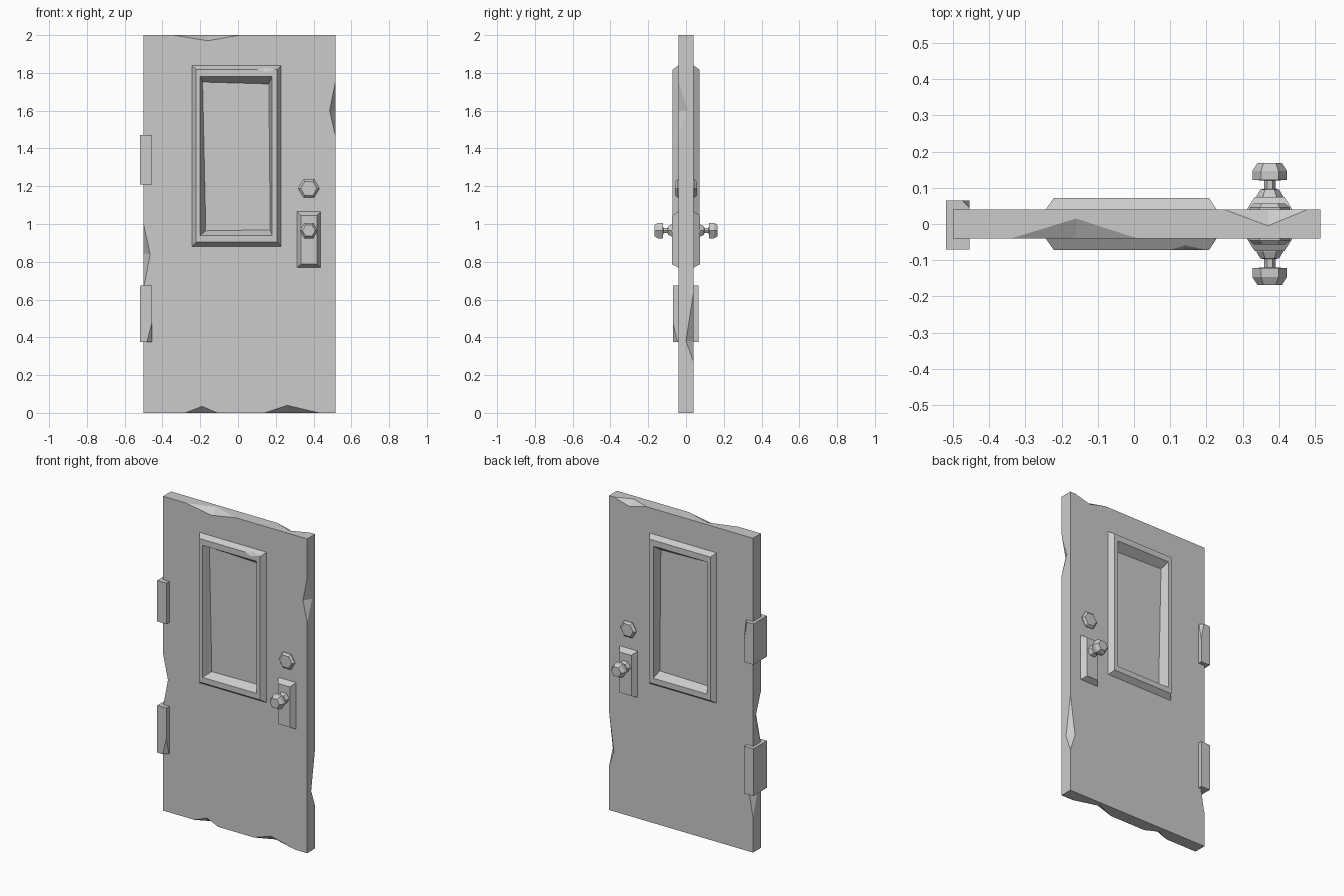
import bpy
import bmesh
from math import cos, sin, pi
from mathutils import Vector

old = bpy.data.objects.get("Cube")
if old:
    bpy.data.objects.remove(old)

GREY = (0.6, 0.6, 0.6, 1.0)
mat = bpy.data.materials.new("light grey")
mat.use_nodes = True
mat.diffuse_color = GREY
mat.node_tree.nodes["Principled BSDF"].inputs["Base Color"].default_value = GREY


def finish(name, bm):
    bmesh.ops.recalc_face_normals(bm, faces=bm.faces[:])
    mesh = bpy.data.meshes.new(name)
    bm.to_mesh(mesh)
    bm.free()
    mesh.materials.append(mat)
    ob = bpy.data.objects.new(name, mesh)
    bpy.context.scene.collection.objects.link(ob)
    return ob


def hulls(name, point_sets):
    """One object holding a convex solid for each set of points."""
    bm = bmesh.new()
    for pts in point_sets:
        verts = [bm.verts.new(p) for p in pts]
        bmesh.ops.convex_hull(bm, input=verts)
    bmesh.ops.dissolve_limit(bm, angle_limit=0.001, verts=bm.verts[:], edges=bm.edges[:])
    return finish(name, bm)


def box(x, y, z):
    return [Vector((a, b, c)) for a in x for b in y for c in z]


def loft(name, rings, cyclic=False):
    """Skin closed rings; cap the ends or join last ring to first."""
    bm = bmesh.new()
    loops = [[bm.verts.new(p) for p in ring] for ring in rings]
    pairs = list(zip(loops, loops[1:]))
    if cyclic:
        pairs.append((loops[-1], loops[0]))
    else:
        bm.faces.new(loops[0])
        bm.faces.new(loops[-1])
    for a, b in pairs:
        for i in range(len(a)):
            j = (i + 1) % len(a)
            bm.faces.new((a[i], a[j], b[j], b[i]))
    return finish(name, bm)


def rect(x0, x1, z0, z1, y):
    return [(x0, y, z0), (x1, y, z0), (x1, y, z1), (x0, y, z1)]


def hexagon(x, z, r, y):
    return [(x + r * cos(i * pi / 3), y, z + r * sin(i * pi / 3)) for i in range(6)]


def chip(a, b, f, t):
    """Notch on edge a-b, reaching f on one face and t on the other."""
    a, b, f, t = map(Vector, (a, b, f, t))
    mid = (a + b) / 2
    outer = a + (f - a).project(b - a)
    out = (outer * 2 - f - t).normalized() * 0.12
    return [a, b, f + (f - t) * 0.4, t + (t - f) * 0.4, mid + out]


def carve(ob, cutter):
    cutter.hide_render = True
    mod = ob.modifiers.new("carve", "BOOLEAN")
    mod.operation = "DIFFERENCE"
    mod.solver = "EXACT"
    mod.object = cutter
    bpy.context.view_layer.objects.active = ob
    bpy.ops.object.modifier_apply(modifier=mod.name)
    bpy.data.objects.remove(cutter)


# Door slab with window opening and worn edges
L, R, F, B, T = -0.5, 0.515, -0.04, 0.04, 2.0
slab = hulls("door_slab", [box((L, R), (F, B), (0, T))])
carve(slab, hulls("opening_cutter", [box((-0.215, 0.2), (-0.1, 0.1), (0.91, 1.81))]))
notches = [
    chip((-0.34, F, T), (0.01, F, T), (-0.16, F, 1.97), (-0.16, 0.015, T)),
    chip((0.25, B, T), (0.48, B, T), (0.37, B, 1.97), (0.37, -0.005, T)),
    chip((R, F, 1.47), (R, F, 1.75), (0.485, F, 1.6), (R, 0.01, 1.6)),
    chip((L, F, 0.66), (L, F, 1.0), (-0.465, F, 0.84), (L, 0.02, 0.84)),
    chip((R, B, 0.27), (R, B, 0.64), (0.48, B, 0.38), (R, 0, 0.38)),
    chip((L, B, 0.22), (L, B, 0.5), (-0.475, B, 0.36), (L, 0, 0.36)),
    chip((-0.28, F, 0), (-0.11, F, 0), (-0.19, F, 0.035), (-0.19, 0, 0)),
    chip((0.14, F, 0), (0.43, F, 0), (0.26, F, 0.04), (0.26, 0.01, 0)),
]
for notch in notches:
    carve(slab, hulls("notch_cutter", [notch]))

# Window panel recessed in the opening
hulls("window_panel", [box((-0.215, 0.2), (-0.02, 0.02), (0.91, 1.81))])

# Hinges, each with one broken corner
lower = box((-0.52, -0.455), (-0.07, 0.065), (0.375, 0.675))
lower.remove(Vector((-0.455, -0.07, 0.375)))
lower += [(-0.482, -0.07, 0.375), (-0.455, -0.07, 0.48), (-0.455, -0.045, 0.375)]
hulls("lower_hinge", [lower])
upper = box((-0.52, -0.455), (-0.07, 0.065), (1.21, 1.47))
upper.remove(Vector((-0.455, 0.065, 1.47)))
upper += [(-0.475, 0.065, 1.47), (-0.455, 0.045, 1.47), (-0.455, 0.065, 1.36)]
hulls("upper_hinge", [upper])

# Fittings repeated on both faces
KX, KZ = 0.375, 0.965
for side, s in (("front", -1), ("back", 1)):
    # Bevelled window frame with a slightly crooked inner edge
    inner = [(-0.17, s * 0.018, 0.965), (0.17, s * 0.018, 0.97),
             (0.163, s * 0.018, 1.74), (-0.187, s * 0.018, 1.75)]
    frame = loft(side + "_window_frame", [
        rect(-0.245, 0.23, 0.88, 1.84, s * 0.038),
        rect(-0.222, 0.207, 0.905, 1.818, s * 0.072),
        rect(-0.2, 0.18, 0.94, 1.78, s * 0.072),
        inner], cyclic=True)
    if s < 0:
        carve(frame, hulls("frame_cutter", [chip(
            (0.1, -0.072, 1.818), (0.2, -0.072, 1.818),
            (0.14, -0.072, 1.804), (0.14, -0.058, 1.828))]))

    # Deadbolt and handle plate
    loft(side + "_deadbolt", [hexagon(KX, 1.188, r, s * y)
                              for r, y in ((0.056, 0.03), (0.056, 0.045), (0.043, 0.057))])
    loft(side + "_handle_plate", [
        rect(0.313, 0.437, 0.77, 1.065, s * 0.03),
        rect(0.313, 0.437, 0.77, 1.065, s * 0.042),
        rect(0.333, 0.417, 0.787, 1.045, s * 0.074)])

    # Rosette, neck and knob as one six-sided turning
    profile = [(0.04, 0.06), (0.036, 0.078), (0.026, 0.095), (0.016, 0.097),
               (0.016, 0.12), (0.048, 0.122), (0.048, 0.147), (0.034, 0.168)]
    loft(side + "_knob", [hexagon(KX, KZ, r, s * y) for r, y in profile])
